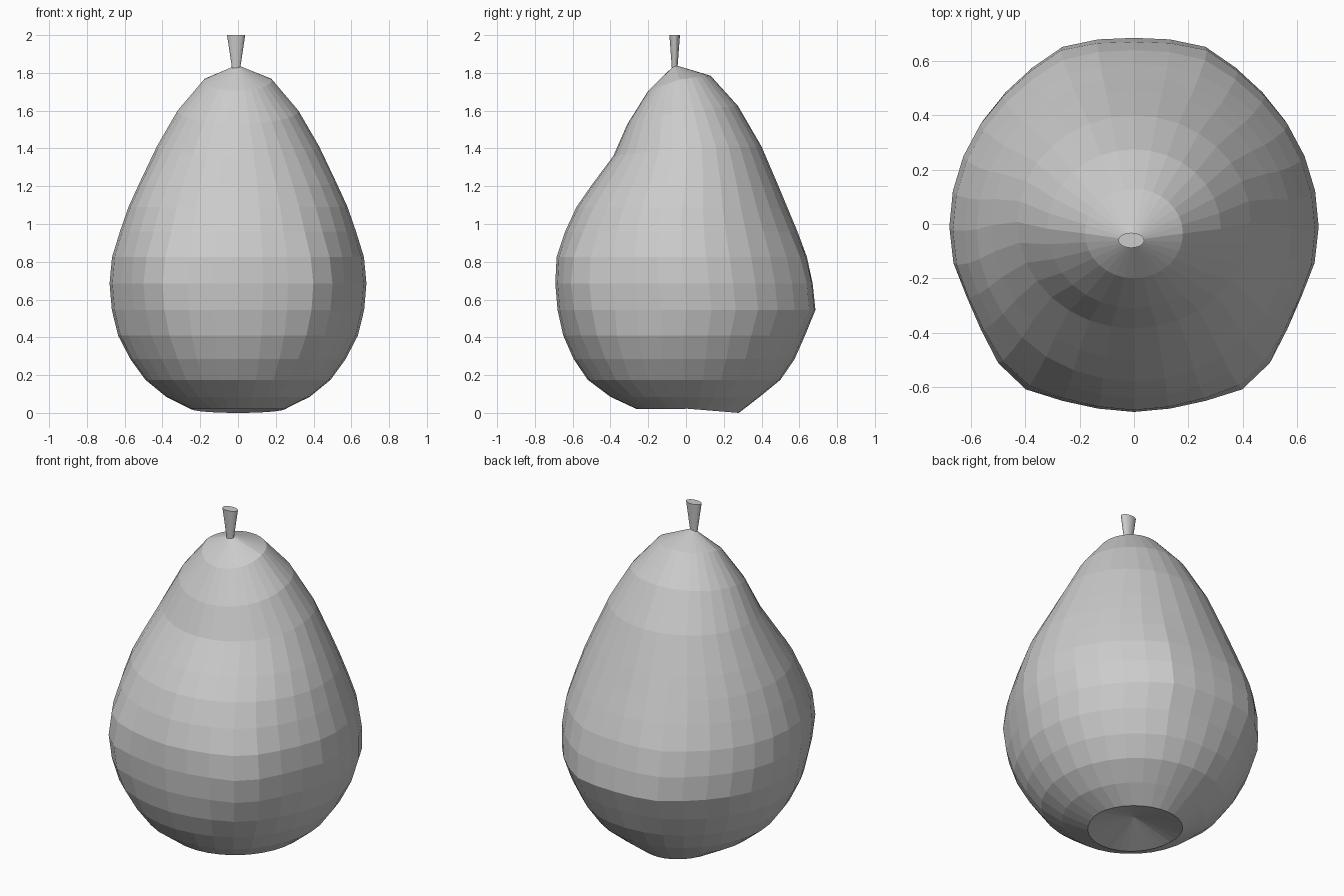
import bpy, bmesh, math

if "Cube" in bpy.data.objects:
    bpy.data.objects.remove(bpy.data.objects["Cube"])

SEG = 32


def finish(name, bm):
    bmesh.ops.recalc_face_normals(bm, faces=bm.faces)
    me = bpy.data.meshes.new(name)
    bm.to_mesh(me)
    bm.free()
    ob = bpy.data.objects.new(name, me)
    bpy.context.collection.objects.link(ob)
    return ob


def skin(bm, rings, bottom, top):
    """Join rings with quads and close both ends with fans."""
    vr = [[bm.verts.new(p) for p in r] for r in rings]
    n = len(vr[0])
    b, t = bm.verts.new(bottom), bm.verts.new(top)
    for i in range(n):
        j = (i + 1) % n
        for lo, hi in zip(vr, vr[1:]):
            bm.faces.new((lo[i], lo[j], hi[j], hi[i]))
        bm.faces.new((b, vr[0][j], vr[0][i]))
        bm.faces.new((t, vr[-1][i], vr[-1][j]))


def bell(x, mid, width):
    return math.exp(-((x - mid) / width) ** 2)


# Fruit rings: half width, front y, back y, z at side, front, back
RINGS = [
    (0.25, -0.26, 0.28, 0.022, 0.02, 0.0),
    (0.38, -0.40, 0.39, 0.085, 0.085, 0.085),
    (0.49, -0.52, 0.50, 0.175, 0.175, 0.175),
    (0.57, -0.595, 0.575, 0.285, 0.285, 0.285),
    (0.635, -0.65, 0.63, 0.41, 0.41, 0.41),
    (0.668, -0.68, 0.685, 0.545, 0.545, 0.545),
    (0.68, -0.692, 0.67, 0.685, 0.685, 0.685),
    (0.667, -0.685, 0.64, 0.825, 0.825, 0.825),
    (0.625, -0.64, 0.59, 0.96, 0.96, 0.96),
    (0.58, -0.58, 0.54, 1.09, 1.09, 1.08),
    (0.525, -0.50, 0.49, 1.21, 1.205, 1.20),
    (0.43, -0.385, 0.40, 1.41, 1.36, 1.41),
    (0.32, -0.31, 0.275, 1.60, 1.53, 1.625),
    (0.18, -0.20, 0.13, 1.765, 1.705, 1.785),
]


def fruit_ring(rx, yf, yb, zs, zf, zb):
    mid, ry = (yf + yb) / 2, (yb - yf) / 2
    pts = []
    for i in range(SEG):
        a = 2 * math.pi * i / SEG
        c, s = math.cos(a), math.sin(a)
        # belly cheeks: strong front corners, softer back ones
        deg = math.degrees(math.asin(max(-1, min(1, s))))
        w = bell(zs, 0.65, 0.28)
        f = 1 + w * (0.06 * bell(deg, -53, 13) - 0.02 * bell(deg, -25, 10)
                     + 0.035 * bell(deg, 68, 11))
        z = zs + ((zb if s > 0 else zf) - zs) * abs(s)
        pts.append((rx * c * f, mid + ry * s * f, z))
    return pts


bm = bmesh.new()
skin(bm, [fruit_ring(*r) for r in RINGS], (0, 0, 0.09), (-0.005, -0.06, 1.842))
finish("pear_body", bm)

# Flared oval stem
bm = bmesh.new()
stem = [[(-0.01 + rx * math.cos(2 * math.pi * i / 20),
          -0.06 + ry * math.sin(2 * math.pi * i / 20), z) for i in range(20)]
        for rx, ry, z in ((0.02, 0.014, 1.80), (0.024, 0.016, 1.84), (0.048, 0.028, 2.0))]
skin(bm, stem, (-0.01, -0.06, 1.80), (-0.01, -0.06, 2.0))
finish("stem", bm)
